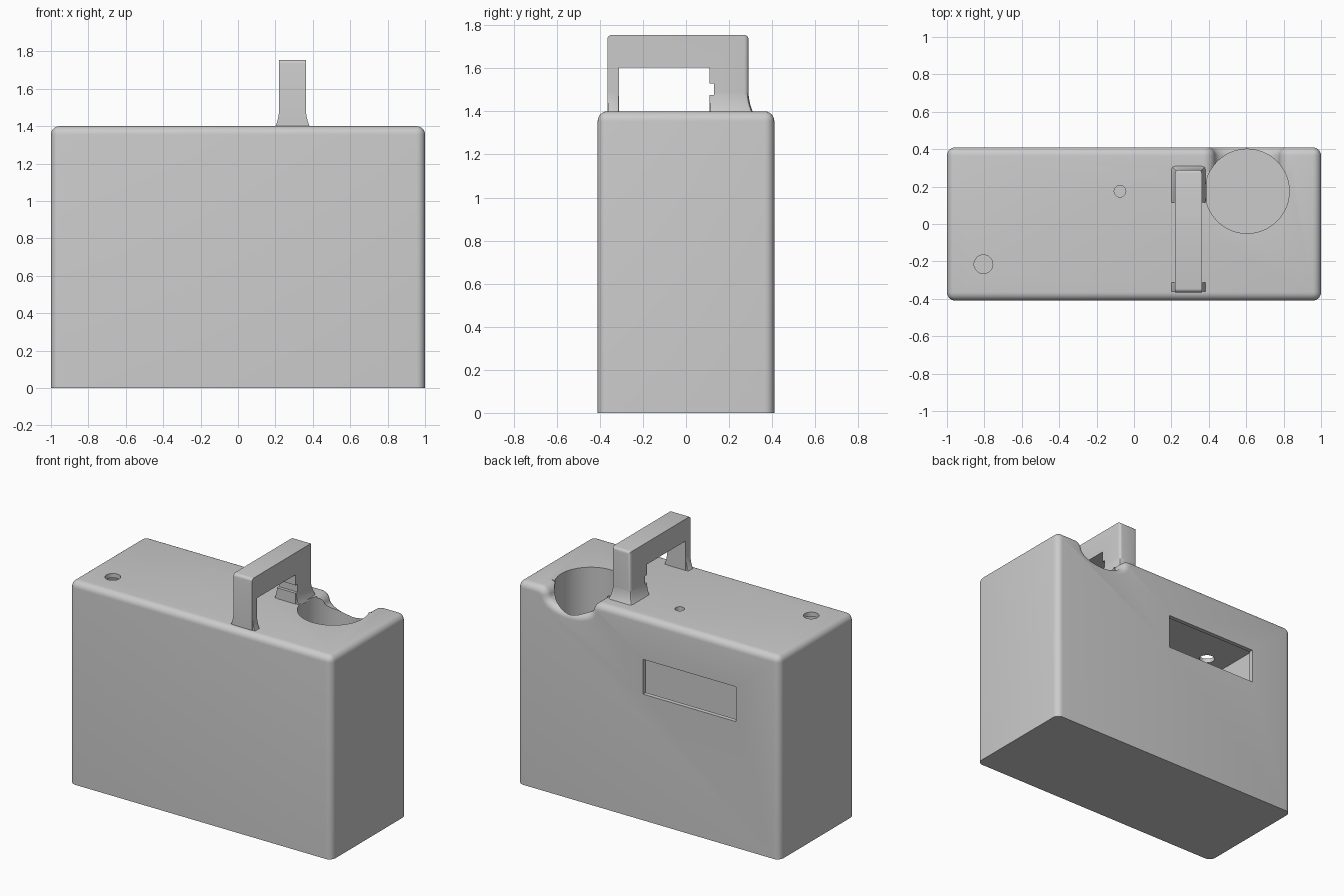
import bpy, bmesh, math

old = bpy.data.objects.get("Cube")
if old:
    bpy.data.objects.remove(old)

GREY = (0.6, 0.6, 0.6, 1)
mat = bpy.data.materials.new("plain_grey")
mat.use_nodes = True
mat.diffuse_color = GREY
mat.node_tree.nodes["Principled BSDF"].inputs["Base Color"].default_value = GREY

TOP, HX, HY, WALL = 1.4, 1.0, 0.41, 0.03
WELL_X, WELL_Y, WELL_R = 0.605, 0.175, 0.225


def make(name, bm):
    bmesh.ops.recalc_face_normals(bm, faces=bm.faces)
    mesh = bpy.data.meshes.new(name)
    bm.to_mesh(mesh)
    bm.free()
    mesh.materials.append(mat)
    ob = bpy.data.objects.new(name, mesh)
    bpy.context.collection.objects.link(ob)
    return ob


def box(name, x, y, z):
    bm = bmesh.new()
    bmesh.ops.create_cube(bm, size=1)
    for v in bm.verts:
        v.co = [lo if c < 0 else hi for c, (lo, hi) in zip(v.co, (x, y, z))]
    return make(name, bm)


def cylinder(name, x, y, r, z0, z1, sides=64):
    bm = bmesh.new()
    bmesh.ops.create_cone(bm, cap_ends=True, segments=sides, radius1=r, radius2=r, depth=z1 - z0)
    bmesh.ops.translate(bm, verts=bm.verts, vec=(x, y, (z0 + z1) / 2))
    return make(name, bm)


def prism(name, points, shift):
    """Extrude a flat closed outline along a vector."""
    bm = bmesh.new()
    face = bm.faces.new([bm.verts.new(p) for p in points])
    out = bmesh.ops.extrude_face_region(bm, geom=[face])
    verts = [g for g in out["geom"] if isinstance(g, bmesh.types.BMVert)]
    bmesh.ops.translate(bm, verts=verts, vec=shift)
    return make(name, bm)


def cut(ob, tool, keep=False):
    mod = ob.modifiers.new("cut", "BOOLEAN")
    mod.operation, mod.solver, mod.object = "DIFFERENCE", "EXACT", tool
    bpy.context.view_layer.objects.active = ob
    bpy.ops.object.modifier_apply(modifier=mod.name)
    if not keep:
        bpy.data.objects.remove(tool)


def bevel(ob, wanted, width, segments):
    bm = bmesh.new()
    bm.from_mesh(ob.data)
    edges = [e for e in bm.edges if len(e.link_faces) == 2
             and e.calc_face_angle(0) > 0.5 and wanted(*[v.co for v in e.verts])]
    bmesh.ops.bevel(bm, geom=edges, offset=width, segments=segments, profile=0.5,
                    affect="EDGES", clamp_overlap=False)
    bm.to_mesh(ob.data)
    bm.free()


def near(a, b):
    return abs(a - b) < 0.001


# Housing block with a flared dip in its back rim
body = box("housing", (-HX, HX), (-HY, HY), (0, TOP))
half = []
for i in range(7):                      # convex shoulder
    a = math.radians(75 * i / 6)
    half.append((0.235 - 0.065 * math.sin(a), TOP - 0.065 * (1 - math.cos(a))))
sx, sz = half[-1]
for i in range(1, 9):                   # concave bowl
    a = math.radians(90 * i / 8)
    half.append((sx * math.cos(a), sz - (sz - 1.28) * math.sin(a)))
outline = [(0.235, TOP + 0.1)] + half
outline += [(-x, z) for x, z in reversed(outline[:-1])]
cut(body, prism("dip", [(WELL_X + x, 0.28, z) for x, z in outline], (0, 0.3, 0)))


# Round the upright, top and dip edges; keep the base sharp
def outer_edge(p, q):
    if near(p.z, 0) and near(q.z, 0):
        return False
    return (near(p.y, HY) and near(q.y, HY)) or (near(p.y, -HY) and near(q.y, -HY)) \
        or (near(abs(p.x), HX) and near(abs(q.x), HX))


bevel(body, outer_edge, 0.045, 6)

# Hollow inside, leaving a tube around the round well
cavity = box("cavity", (-HX + WALL, HX - WALL), (-HY + WALL, HY - WALL), (WALL, TOP - WALL))
cut(cavity, cylinder("tube_space", WELL_X, WELL_Y, WELL_R + 0.045, 0.45, 2))
cut(cavity, box("rim_space", (WELL_X - 0.3, WELL_X + 0.3), (0.24, 0.6), (1.1, 2)))
cut(body, cavity)

# Round well, two small top holes and the back window
cut(body, cylinder("well", WELL_X, WELL_Y, WELL_R, 0.5, 2, 96))
cut(body, cylinder("large_hole", -0.805, -0.215, 0.05, 1.2, 2, 32))
cut(body, cylinder("small_hole", -0.075, 0.175, 0.031, 1.2, 2, 32))
cut(body, box("window", (-0.67, 0.04), (0.3, 0.6), (0.87, 1.11)))

# Handle arch with a wide back leg
LX, RX, FRONT, BACK, HIGH, LOW = 0.22, 0.363, -0.365, 0.29, 1.755, 1.385
arch = [(FRONT, LOW), (FRONT, HIGH), (BACK, HIGH), (BACK, LOW),
        (0.11, LOW), (0.11, 1.603), (-0.31, 1.603), (-0.31, LOW)]
handle = prism("handle", [(LX, y, z) for y, z in arch], (RX - LX, 0, 0))
bevel(handle, lambda p, q: (near(p.y, BACK) and near(q.y, BACK) and p.z + q.z > 2.9)
      or (near(p.y, FRONT) and near(q.y, FRONT) and near(p.z, HIGH) and near(q.z, HIGH)),
      0.02, 4)


# Flared feet where the legs meet the housing
def foot(name, y0, y1, back_flare):
    bm = bmesh.new()
    rings, steps = [], 8
    for i in range(steps + 1):
        t = i / steps
        e = 0.024 * (1 - t) ** 3 - 0.002 * t
        f = e if back_flare else -0.002
        z = TOP - 0.01 + 0.15 * t
        ch = 0.02 if back_flare else 0.002
        x0, x1, yb = LX - e, RX + e, y1 + f
        ring = [(x0, y0), (x1, y0), (x1, yb - ch), (x1 - ch * 0.3, yb - ch * 0.3),
                (x1 - ch, yb), (x0 + ch, yb), (x0 + ch * 0.3, yb - ch * 0.3), (x0, yb - ch)]
        rings.append([bm.verts.new((x, y, z)) for x, y in ring])
    n = len(rings[0])
    for a, b in zip(rings, rings[1:]):
        for k in range(n):
            bm.faces.new((a[k], a[(k + 1) % n], b[(k + 1) % n], b[k]))
    bm.faces.new(rings[0])
    bm.faces.new(rings[-1])
    return make(name, bm)


back_foot = foot("back_foot", 0.114, BACK, True)
front_foot = foot("front_foot", FRONT + 0.004, -0.31, False)

# Shallow catch groove on the inner side of the back leg
groove = box("groove", (0, 0.6), (0, 0.131), (1.475, 1.53))
cut(handle, groove, keep=True)
cut(back_foot, groove)

# Smooth rounded surfaces, crisp corners
for ob in (body, handle, back_foot, front_foot):
    bpy.ops.object.select_all(action="DESELECT")
    ob.select_set(True)
    bpy.context.view_layer.objects.active = ob
    bpy.ops.object.shade_smooth_by_angle(angle=math.radians(30))
